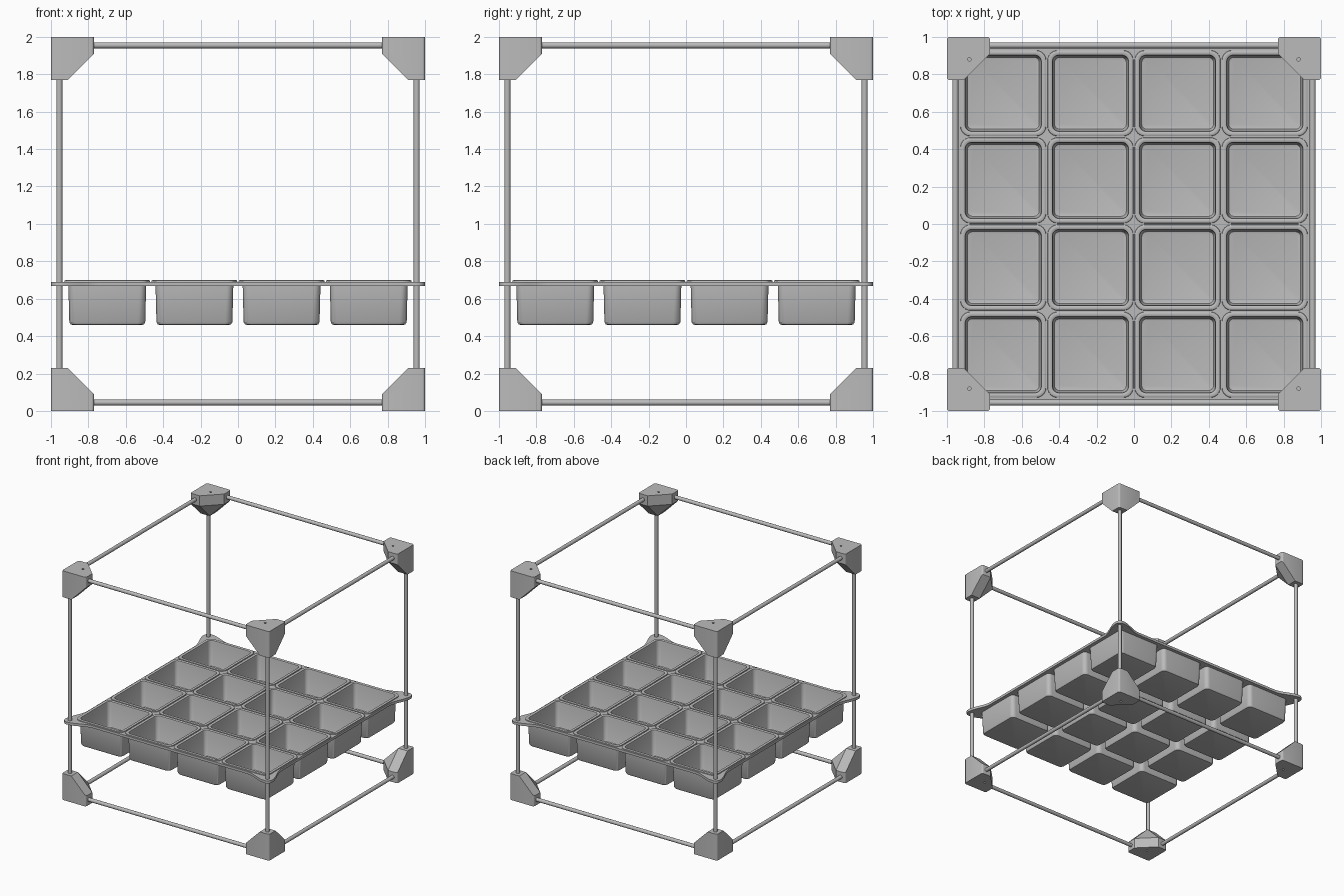
import bpy, bmesh, math
from mathutils import Vector

cube = bpy.data.objects.get("Cube")
if cube:
    bpy.data.objects.remove(cube, do_unlink=True)

grey = bpy.data.materials.new("light_grey")
grey.use_nodes = True
grey.diffuse_color = (0.5, 0.5, 0.5, 1)
grey.node_tree.nodes["Principled BSDF"].inputs["Base Color"].default_value = (0.5, 0.5, 0.5, 1)

ROD = 0.955     # rod axis distance from the centre
PITCH = 0.466   # spacing of the tray cells
CELLS = [(i - 1.5) * PITCH for i in range(4)]


def finish(obj):
    obj.data.materials.clear()
    obj.data.materials.append(grey)
    bpy.ops.object.select_all(action='DESELECT')
    obj.select_set(True)
    bpy.context.view_layer.objects.active = obj
    bpy.ops.object.shade_smooth_by_angle(angle=math.radians(30))


def mesh_object(name, bm):
    bmesh.ops.recalc_face_normals(bm, faces=bm.faces)
    mesh = bpy.data.meshes.new(name)
    bm.to_mesh(mesh)
    bm.free()
    obj = bpy.data.objects.new(name, mesh)
    bpy.context.collection.objects.link(obj)
    return obj


def rounded_square(half, radius, z=0.0, steps=6):
    pts = []
    for q in range(4):
        mid = math.pi / 4 + q * math.pi / 2
        cx = math.copysign(half - radius, math.cos(mid))
        cy = math.copysign(half - radius, math.sin(mid))
        for s in range(steps + 1):
            a = (q + s / steps) * math.pi / 2
            pts.append(Vector((cx + radius * math.cos(a), cy + radius * math.sin(a), z)))
    return pts


def rod(name, start, end, radius=0.016):
    start, end = Vector(start), Vector(end)
    d = end - start
    bpy.ops.mesh.primitive_cylinder_add(vertices=24, radius=radius, depth=d.length,
                                        location=(start + end) / 2)
    obj = bpy.context.object
    obj.name = name
    obj.rotation_euler = d.to_track_quat('Z', 'Y').to_euler()
    return obj


# Corner bracket: three square arms joined by sloping webs
def bracket(sx, sy, sz):
    size, arm = 0.23, 0.09
    bm = bmesh.new()
    bm.verts.new((0, 0, 0))
    for axis in range(3):
        for u in (0, arm):
            for v in (0, arm):
                p = [u, v]
                p.insert(axis, size)
                bm.verts.new(p)
    bmesh.ops.convex_hull(bm, input=bm.verts)
    bmesh.ops.dissolve_limit(bm, angle_limit=0.01, verts=bm.verts, edges=bm.edges)
    upright = []
    for e in bm.edges:
        a, b = e.verts[0].co, e.verts[1].co
        if (a - b).xy.length < 1e-4 and min(a.x, a.y) < 1e-4:
            upright.append(e)
    bmesh.ops.bevel(bm, geom=upright, offset=0.015, segments=4, profile=0.5, affect='EDGES')
    for v in bm.verts:
        v.co = (sx * (1 - v.co.x), sy * (1 - v.co.y), 1 + sz * (1 - v.co.z))
    name = "_".join(("top" if sz > 0 else "bottom", "back" if sy > 0 else "front",
                     "left" if sx > 0 else "right", "bracket"))
    obj = mesh_object(name, bm)
    # Small screw hole
    x, y, z = sx * 0.88, sy * 0.88, 1 + sz
    cutter = rod("hole_cutter", (x, y, z - 0.06), (x, y, z + 0.06), 0.009)
    cutter.hide_render = True
    mod = obj.modifiers.new("hole", 'BOOLEAN')
    mod.object = cutter
    mod.operation = 'DIFFERENCE'
    mod.solver = 'EXACT'
    bpy.context.view_layer.objects.active = obj
    bpy.ops.object.modifier_apply(modifier=mod.name)
    bpy.data.objects.remove(cutter, do_unlink=True)
    finish(obj)


SIGNS = (-1, 1)
for sx in SIGNS:
    for sy in SIGNS:
        for sz in SIGNS:
            bracket(sx, sy, sz)

# Frame rods
for a in SIGNS:
    for b in SIGNS:
        p, q, end = a * ROD, b * ROD, 0.9
        z = 1 + q
        finish(rod("upright_rod", (p, q, 0.1), (p, q, 1.9)))
        finish(rod("cross_rod", (-end, p, z), (end, p, z)))
        finish(rod("side_rod", (p, -end, z), (p, end, z)))


# Tray plate: flared ears around the uprights, one opening per cell
def plate_outline():
    edge, ear = 0.938, 0.045
    flare = []
    for s in range(9):
        t = s / 8
        flare.append((edge + (1 - edge) * t * t * (3 - 2 * t), 0.74 + (ROD - 0.74) * t))
    arc = [(ROD + ear * math.cos(a), ROD + ear * math.sin(a))
           for a in (math.pi / 2 * k / 8 for k in range(1, 8))]
    corner = flare + arc + [(y, x) for x, y in reversed(flare)]
    pts = []
    for q in range(4):
        c, s = round(math.cos(q * math.pi / 2)), round(math.sin(q * math.pi / 2))
        pts += [Vector((c * x - s * y, s * x + c * y, 0)) for x, y in corner]
    return pts


curve = bpy.data.curves.new("tray_plate", 'CURVE')
curve.dimensions = '2D'
curve.fill_mode = 'BOTH'
curve.extrude = 0.011
loops = [plate_outline()]
for x in CELLS:
    for y in CELLS:
        loops.append([p + Vector((x, y, 0)) for p in rounded_square(0.207, 0.035)])
for loop in loops:
    spline = curve.splines.new('POLY')
    spline.points.add(len(loop) - 1)
    for point, co in zip(spline.points, loop):
        point.co = (co.x, co.y, 0, 1)
    spline.use_cyclic_u = True
plate = bpy.data.objects.new("tray_plate", curve)
bpy.context.collection.objects.link(plate)
plate.location.z = 0.679
bpy.ops.object.select_all(action='DESELECT')
plate.select_set(True)
bpy.context.view_layer.objects.active = plate
bpy.ops.object.convert(target='MESH')
finish(bpy.context.object)

# Tray cells: section from outer floor, up the wall, over the lip, down inside
SECTION = [(0.185, 0.03, 0.46), (0.196, 0.035, 0.463), (0.203, 0.04, 0.475),
           (0.208, 0.035, 0.672), (0.23, 0.055, 0.688), (0.228, 0.053, 0.697),
           (0.222, 0.05, 0.7), (0.212, 0.04, 0.7), (0.204, 0.035, 0.696),
           (0.201, 0.03, 0.685), (0.196, 0.03, 0.485), (0.192, 0.028, 0.477),
           (0.182, 0.025, 0.474)]
bm = bmesh.new()
rings = [[bm.verts.new(p) for p in rounded_square(*s)] for s in SECTION]
for low, high in zip(rings, rings[1:]):
    n = len(low)
    for i in range(n):
        j = (i + 1) % n
        bm.faces.new((low[i], low[j], high[j], high[i]))
bm.faces.new(rings[0][::-1])
bm.faces.new(rings[-1])
cell = mesh_object("tray_cell", bm)
finish(cell)
for x in CELLS:
    for y in CELLS:
        copy = bpy.data.objects.new("tray_cell", cell.data)
        copy.location = (x, y, 0)
        bpy.context.collection.objects.link(copy)
bpy.data.objects.remove(cell, do_unlink=True)
